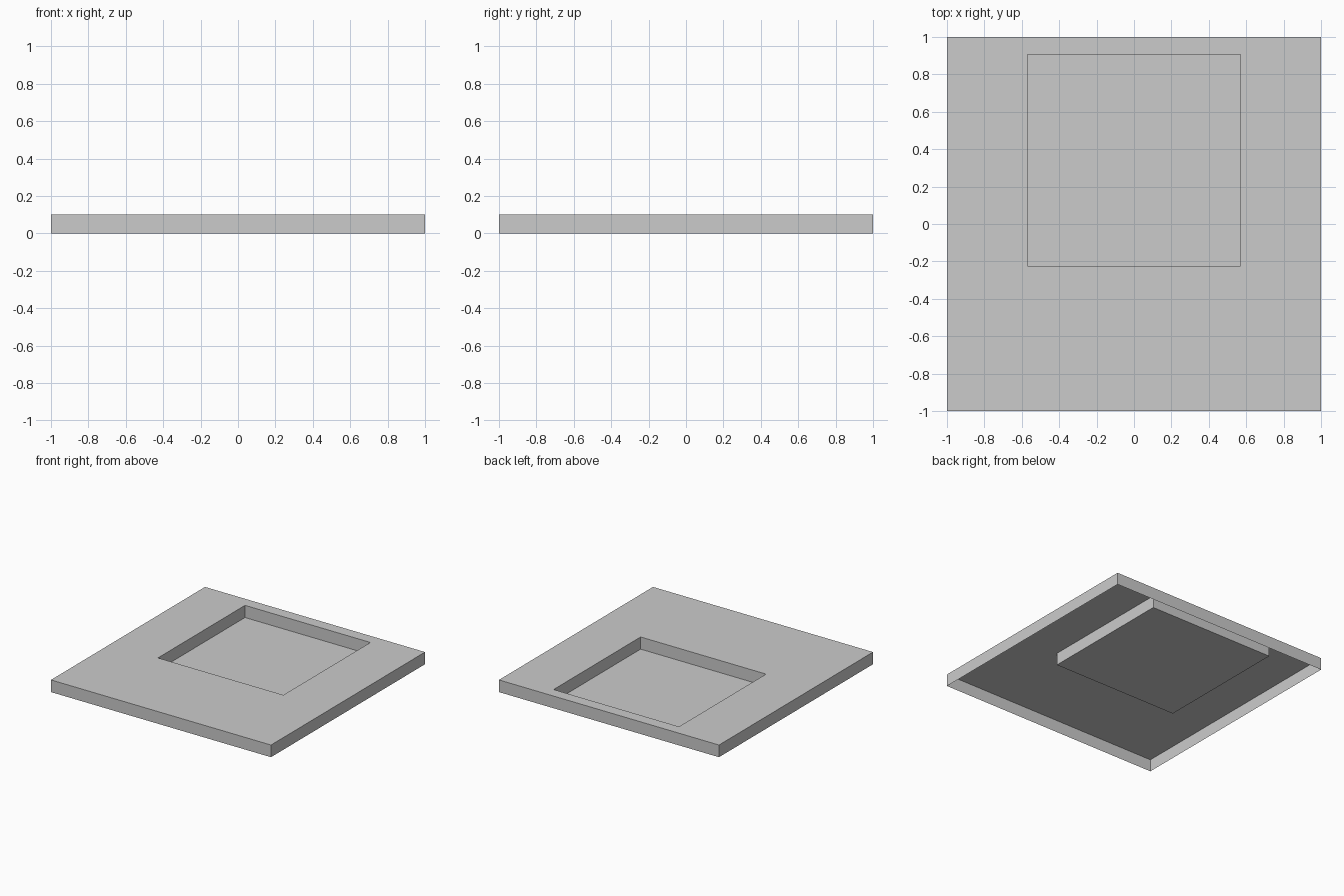
import bpy
import bmesh

if "Cube" in bpy.data.objects:
    bpy.data.objects.remove(bpy.data.objects["Cube"])

HEIGHT = 0.10


def ring(bm, x0, x1, y0, y1, z):
    return [bm.verts.new((x, y, z))
            for x, y in ((x0, y0), (x1, y0), (x1, y1), (x0, y1))]


bm = bmesh.new()
outer = (-1, 1, -1, 1)
pocket = (-0.57, 0.57, -0.225, 0.905)

# Open-bottomed skirt, top surface, pocket walls, from outside to inside
rings = [ring(bm, *outer, 0), ring(bm, *outer, HEIGHT),
         ring(bm, *pocket, HEIGHT), ring(bm, *pocket, 0)]
for a, b in zip(rings, rings[1:]):
    for i in range(4):
        j = (i + 1) % 4
        bm.faces.new((a[i], a[j], b[j], b[i]))

# Pocket floor
bm.faces.new(rings[-1])

mesh = bpy.data.meshes.new("recessed_tray")
bm.to_mesh(mesh)
bm.free()
bpy.context.collection.objects.link(bpy.data.objects.new("recessed_tray", mesh))
